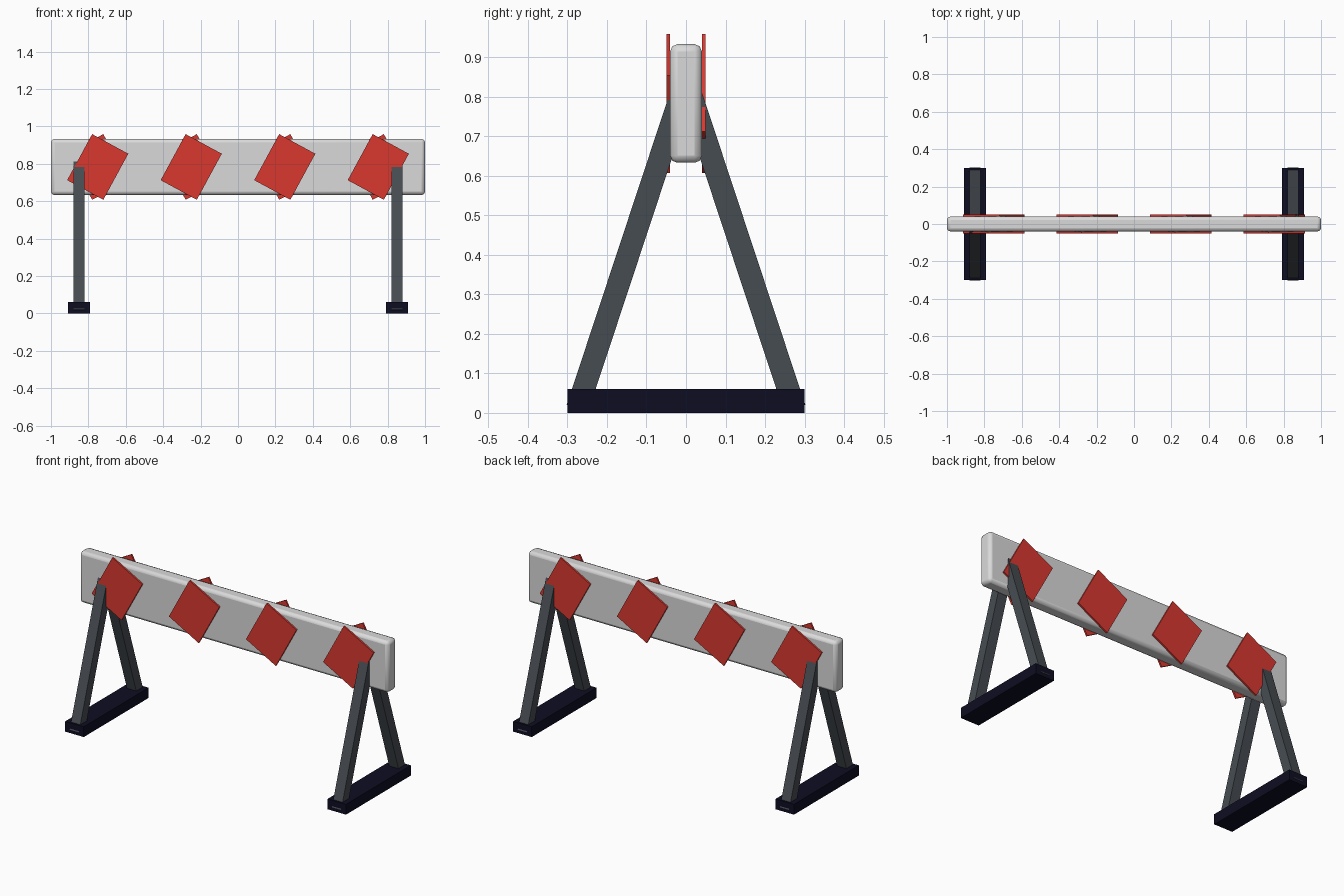
import bpy
import math
from mathutils import Matrix, Vector

cube = bpy.data.objects.get("Cube")
if cube:
    bpy.data.objects.remove(cube, do_unlink=True)


def material(name, rgb):
    mat = bpy.data.materials.new(name)
    mat.use_nodes = True
    mat.diffuse_color = (*rgb, 1)
    bsdf = next(n for n in mat.node_tree.nodes if n.type == "BSDF_PRINCIPLED")
    bsdf.inputs["Base Color"].default_value = (*rgb, 1)
    return mat


white = material("board white", (0.7, 0.7, 0.7))
red = material("stripe red", (0.7, 0.04, 0.03))
steel = material("leg grey", (0.062, 0.073, 0.083))
navy = material("foot dark navy", (0.004, 0.004, 0.016))


def box(name, size, center, mat, rotation=(0, 0, 0)):
    bpy.ops.mesh.primitive_cube_add(size=1, location=center, rotation=rotation)
    obj = bpy.context.object
    obj.name = name
    obj.data.transform(Matrix.Diagonal((*size, 1)))
    obj.data.materials.append(mat)
    return obj


BOARD_Z = 0.783
TILT = math.radians(28.5)
LEAN = math.radians(18.3)
LEG = Vector((0.06, 0.057, 0.88))

# Rounded crossboard
board = box("crossboard", (2, 0.08, 0.3), (0, 0, BOARD_Z), white)
bevel = board.modifiers.new("rounded edges", "BEVEL")
bevel.width = 0.018
bevel.segments = 2
bpy.ops.object.shade_smooth_by_angle(angle=math.radians(40))

for face, side in (("front", -1), ("back", 1)):
    # Tilted warning plates
    for i in range(4):
        box(f"{face}_stripe_{i + 1}", (0.22, 0.0099, 0.28),
            (-0.75 + 0.5 * i, side * 0.045, BOARD_Z), red, (0, -side * TILT, 0))

    # Leaning legs, placed by their lower outer corner and ending inside the board
    for name, x in (("right", -0.85), ("left", 0.85)):
        corner = Vector((0, side * LEG.y / 2, -LEG.z / 2))
        spin = Matrix.Rotation(side * LEAN, 3, "X")
        center = Vector((x, side * 0.302, 0.02)) - spin @ corner
        box(f"{face}_{name}_leg", LEG, center, steel, (side * LEAN, 0, 0))

# Ground feet
for name, x in (("right", -0.85), ("left", 0.85)):
    box(f"{name}_foot", (0.12, 0.6, 0.06), (x, 0, 0.03), navy)
